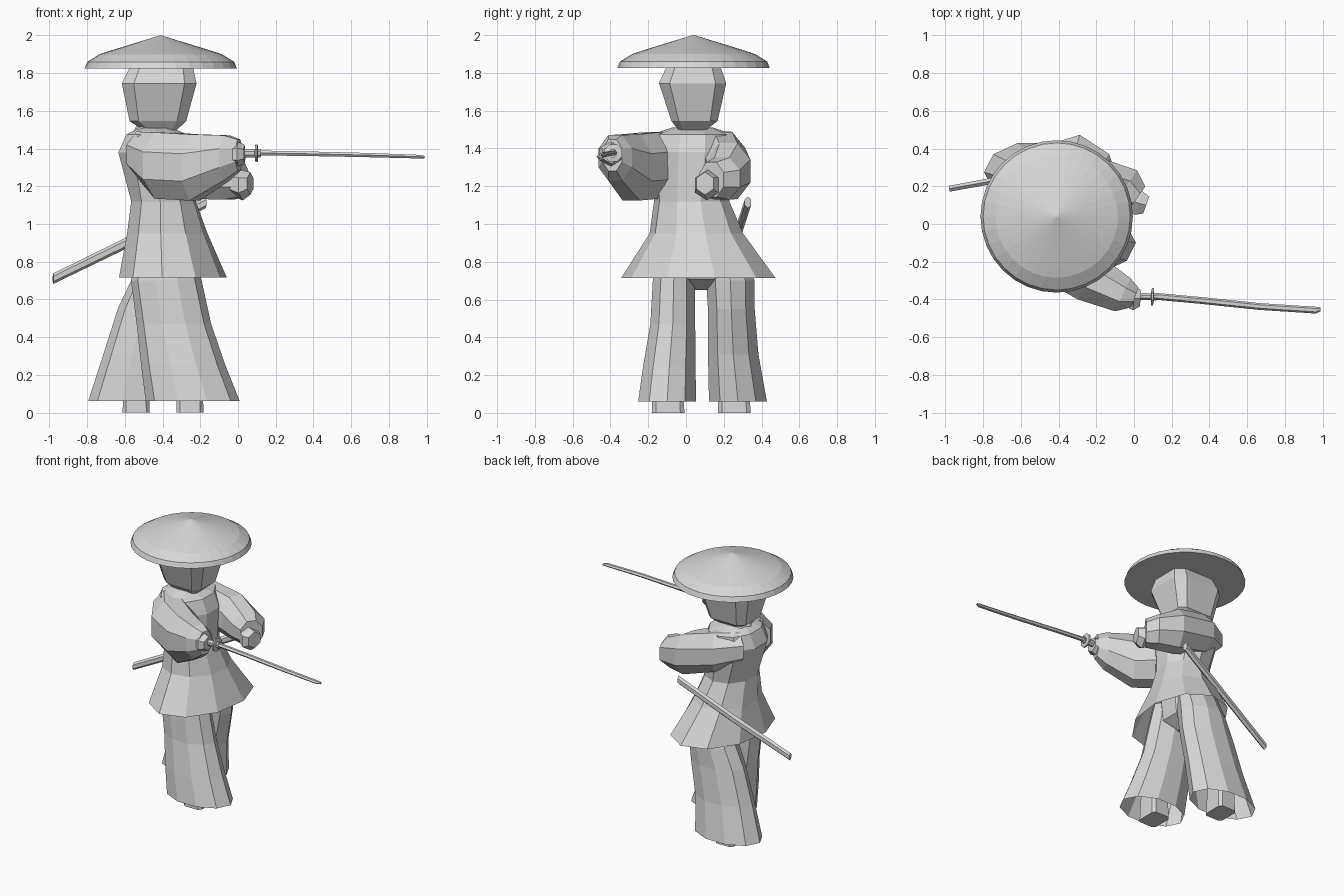
import bpy, bmesh, math
from mathutils import Vector, Matrix

GREY = bpy.data.materials.new("plain grey")
GREY.diffuse_color = (0.68, 0.68, 0.68, 1)


def finish(name, bm):
    bmesh.ops.recalc_face_normals(bm, faces=bm.faces)
    me = bpy.data.meshes.new(name)
    bm.to_mesh(me)
    bm.free()
    me.materials.append(GREY)
    ob = bpy.data.objects.new(name, me)
    bpy.context.collection.objects.link(ob)
    return ob


def loft(name, rings, cap_start=True, cap_end=True):
    """Skin a list of equal-length point loops."""
    bm = bmesh.new()
    loops = [[bm.verts.new(p) for p in r] for r in rings]
    n = len(loops[0])
    for a, b in zip(loops, loops[1:]):
        for i in range(n):
            j = (i + 1) % n
            bm.faces.new((a[i], a[j], b[j], b[i]))
    if cap_start:
        bm.faces.new(loops[0][::-1])
    if cap_end:
        bm.faces.new(loops[-1])
    return finish(name, bm)


def ring(c, u, v, n=8, phase=0.0):
    c, u, v = Vector(c), Vector(u), Vector(v)
    return [c + u * math.cos(t) + v * math.sin(t)
            for t in (2 * math.pi * (i + phase) / n for i in range(n))]


def flat_ring(x, y, z, hx, hy, n=8, turn=0.0, phase=0.0):
    """Horizontal ring, long axis y, turned about z by degrees."""
    r = Matrix.Rotation(math.radians(turn), 3, 'Z')
    return ring((x, y, z), r @ Vector((0, hy, 0)), r @ Vector((-hx, 0, 0)), n, phase)


def limb(name, rows, n=8, phase=0.5, **kw):
    """Rows: x, y, z, heading in degrees, half width, half height."""
    rings = []
    for x, y, z, h, w, t in rows:
        a = math.radians(h)
        rings.append(ring((x, y, z), (-math.sin(a) * w, math.cos(a) * w, 0), (0, 0, t), n, phase))
    return loft(name, rings, **kw)


# Straw hat: shallow cone with a turned-down brim
HX, HY = -0.41, 0.04
loft("hat", [flat_ring(HX, HY, z, r, r, 32) for r, z in
             ((0.404, 1.825), (0.39, 1.86), (0.325, 1.90), (0.265, 1.92), (0.004, 2.0))])


# Head: box with chamfered corners, tapering to the neck
def chamfered(x, y, z, hx, hy, k=0.68):
    q = [(1, -k), (1, k), (k, 1), (-k, 1), (-1, k), (-1, -k), (-k, -1), (k, -1)]
    return [Vector((x + a * hx, y + b * hy, z)) for a, b in q]


loft("head", [chamfered(-0.41, 0.03, 1.43, 0.06, 0.06),
              chamfered(-0.41, 0.03, 1.485, 0.07, 0.06),
              chamfered(-0.425, 0.045, 1.545, 0.15, 0.122),
              chamfered(-0.418, 0.035, 1.745, 0.198, 0.178),
              chamfered(-0.405, 0.04, 1.84, 0.165, 0.14)])

# Jacket: flared hem, waist, chest and collar
loft("jacket", [flat_ring(x, y, z, hx, hy, 10, t) for x, y, z, hx, hy, t in (
    (-0.345, 0.065, 0.715, 0.285, 0.412, -8),
    (-0.375, 0.055, 0.95, 0.215, 0.25, -8),
    (-0.395, 0.03, 1.12, 0.175, 0.20, -5),
    (-0.43, 0.03, 1.38, 0.215, 0.225, 0),
    (-0.43, 0.035, 1.475, 0.17, 0.215, 0),
    (-0.44, 0.035, 1.51, 0.09, 0.11, 0))], cap_start=False)
# Raised collar at the back of the neck
loft("collar", [[Vector((-0.44 + r * math.cos(a), 0.035 + r * 1.1 * math.sin(a),
                         z + k * max(0, -math.cos(a))))
                 for a in (2 * math.pi * i / 10 for i in range(10))]
                for r, z, k in ((0.13, 1.46, 0.0), (0.095, 1.495, 0.035))])

# Hips inside the jacket
loft("hips", [flat_ring(-0.38, 0.085, z, hx, hy, 8, 0, 0.5) for z, hx, hy in
              ((0.65, 0.05, 0.06), (0.71, 0.15, 0.18), (0.95, 0.18, 0.19))])

# Wide trouser legs, open at the bottom: x, y, z, half x, half y
legs = {
    "right": ((-0.38, -0.05, 0.86, 0.15, 0.10), (-0.38, -0.065, 0.70, 0.18, 0.112),
              (-0.34, -0.07, 0.47, 0.19, 0.12), (-0.29, -0.088, 0.25, 0.215, 0.14),
              (-0.24, -0.10, 0.06, 0.24, 0.155)),
    "left": ((-0.38, 0.20, 0.86, 0.15, 0.10), (-0.39, 0.235, 0.70, 0.17, 0.13),
             (-0.43, 0.24, 0.55, 0.20, 0.125), (-0.49, 0.25, 0.31, 0.215, 0.135),
             (-0.54, 0.275, 0.06, 0.245, 0.155)),
}
for side, rows in legs.items():
    loft(side + "_trouser_leg",
         [flat_ring(x, y, z, hx * 1.04, hy * 1.04, 10, 0, 0.5) for x, y, z, hx, hy in rows],
         cap_end=False)

# Feet: small blocks under the trousers
for side, x, y in (("right", -0.255, -0.095), ("left", -0.54, 0.255)):
    loft(side + "_foot", [chamfered(x, y, z, h, h * 1.2, 0.75) for z, h in
                          ((0.0, 0.072), (0.07, 0.07), (0.30, 0.06))])

# Bell sleeves
limb("right_sleeve", ((-0.50, -0.06, 1.37, -50, 0.13, 0.13),
                      (-0.40, -0.18, 1.31, -45, 0.16, 0.19),
                      (-0.23, -0.29, 1.30, -32, 0.14, 0.19),
                      (-0.06, -0.375, 1.35, -25, 0.105, 0.13),
                      (0.005, -0.39, 1.365, -20, 0.06, 0.09)))
limb("left_sleeve", ((-0.50, 0.12, 1.38, 55, 0.14, 0.12),
                     (-0.38, 0.195, 1.345, 25, 0.14, 0.155),
                     (-0.18, 0.225, 1.28, -15, 0.13, 0.16),
                     (-0.05, 0.19, 1.24, -35, 0.125, 0.12),
                     (0.015, 0.135, 1.235, -35, 0.085, 0.10)))

# Fists
limb("right_fist", ((-0.05, -0.39, 1.37, -5, 0.05, 0.05), (0.0, -0.395, 1.37, -5, 0.072, 0.066),
                    (0.035, -0.395, 1.37, -5, 0.05, 0.05)), n=6)
limb("left_fist", ((-0.03, 0.13, 1.22, -20, 0.06, 0.07), (0.025, 0.11, 1.205, -20, 0.075, 0.08),
                   (0.065, 0.10, 1.215, -20, 0.055, 0.06)), n=6)

# Sword: grip, round guard and slightly curved blade
limb("sword_grip", ((-0.06, -0.385, 1.375, -3, 0.02, 0.024), (0.12, -0.386, 1.375, -3, 0.02, 0.024)))
limb("sword_guard", ((0.09, -0.385, 1.376, -3, 0.025, 0.03), (0.093, -0.385, 1.376, -3, 0.05, 0.05),
                     (0.103, -0.385, 1.376, -3, 0.05, 0.05), (0.106, -0.385, 1.376, -3, 0.025, 0.03)))
limb("sword_blade", ((0.10, -0.382, 1.377, -4, 0.018, 0.015), (0.35, -0.405, 1.373, -6, 0.018, 0.014),
                     (0.67, -0.438, 1.366, -5, 0.018, 0.013), (0.965, -0.457, 1.357, -3, 0.018, 0.011),
                     (0.99, -0.452, 1.355, -3, 0.010, 0.007)), n=6, phase=0)

# Scabbard hung at the left hip
limb("scabbard", ((-0.98, 0.187, 0.71, 10, 0.018, 0.028), (-0.57, 0.262, 0.91, 10, 0.02, 0.03),
                  (-0.17, 0.328, 1.115, 10, 0.02, 0.03)), n=6)
